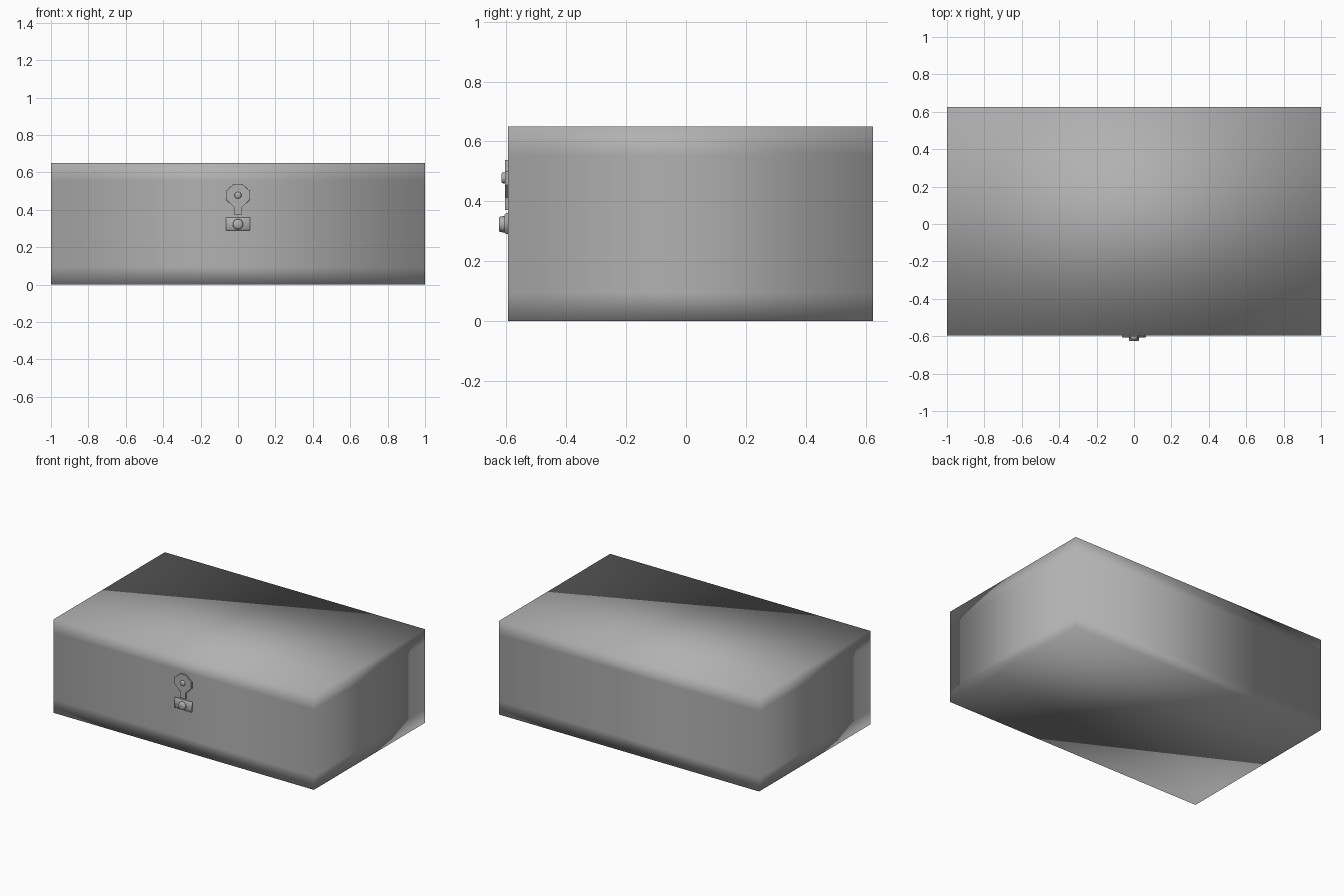
import bpy, bmesh, math
from mathutils import Matrix

if "Cube" in bpy.data.objects:
    bpy.data.objects.remove(bpy.data.objects["Cube"])

FRONT = -0.595
GREY = bpy.data.materials.new("dark_grey")
GREY.diffuse_color = (0.44, 0.44, 0.44, 1)
GREY.use_nodes = True
GREY.node_tree.nodes["Principled BSDF"].inputs["Base Color"].default_value = GREY.diffuse_color


def make_object(name, bm, angle=None):
    bmesh.ops.recalc_face_normals(bm, faces=bm.faces[:])
    mesh = bpy.data.meshes.new(name)
    bm.to_mesh(mesh)
    bm.free()
    mesh.materials.append(GREY)
    ob = bpy.data.objects.new(name, mesh)
    bpy.context.collection.objects.link(ob)
    bpy.ops.object.select_all(action='DESELECT')
    ob.select_set(True)
    bpy.context.view_layer.objects.active = ob
    if angle is None:
        bpy.ops.object.shade_smooth()
    else:
        bpy.ops.object.shade_smooth_by_angle(angle=math.radians(angle))
    return ob


def plate(name, half, depth, bevel, angle=None):
    """Mirrored x,z outline extruded forward from the box front."""
    pts = half + [(-x, z) for x, z in reversed(half)]
    bm = bmesh.new()
    face = bm.faces.new([bm.verts.new((x, FRONT + 0.002, z)) for x, z in pts])
    ext = bmesh.ops.extrude_face_region(bm, geom=[face])
    front = [v for v in ext['geom'] if isinstance(v, bmesh.types.BMVert)]
    bmesh.ops.translate(bm, verts=front, vec=(0, -depth - 0.002, 0))
    edges = [e for e in bm.edges if all(v in front for v in e.verts)]
    bmesh.ops.bevel(bm, geom=edges, offset=bevel, segments=1, affect='EDGES')
    return make_object(name, bm, angle)


def stud(name, z, r_base, r_tip, tip_y):
    """Tapered round stud pointing toward -y."""
    bm = bmesh.new()
    depth = FRONT - tip_y
    place = Matrix.Translation((0, FRONT - depth / 2, z)) @ Matrix.Rotation(math.pi / 2, 4, 'X')
    bmesh.ops.create_cone(bm, cap_ends=True, segments=16, radius1=r_base,
                          radius2=r_tip, depth=depth, matrix=place)
    rim = [e for e in bm.edges if all(v.co.y < tip_y + 0.001 for v in e.verts)]
    bmesh.ops.bevel(bm, geom=rim, offset=0.003, segments=1, affect='EDGES')
    return make_object(name, bm)


# Box body, softly shaded, with support loops near top and bottom
bm = bmesh.new()
bmesh.ops.create_cube(bm, size=1, matrix=Matrix.Translation((0, 0.015, 0.325))
                      @ Matrix.Diagonal((2, 1.22, 0.65, 1)))
for z in (0.095, 0.555):
    bmesh.ops.bisect_plane(bm, geom=bm.verts[:] + bm.edges[:] + bm.faces[:],
                           plane_co=(0, 0, z), plane_no=(0, 0, 1))
make_object("box_body", bm)

# Hasp: octagonal head with a narrow tongue
plate("hasp", [(0.022, 0.538), (0.065, 0.5), (0.065, 0.455),
               (0.02, 0.412), (0.02, 0.371)], 0.01, 0.001, 30)
stud("hasp_stud", 0.478, 0.02, 0.017, -0.617)

# Lock plate with its round button
plate("lock_plate", [(0.065, 0.36), (0.065, 0.29)], 0.012, 0.005)
stud("lock_button", 0.323, 0.03, 0.025, -0.625)
